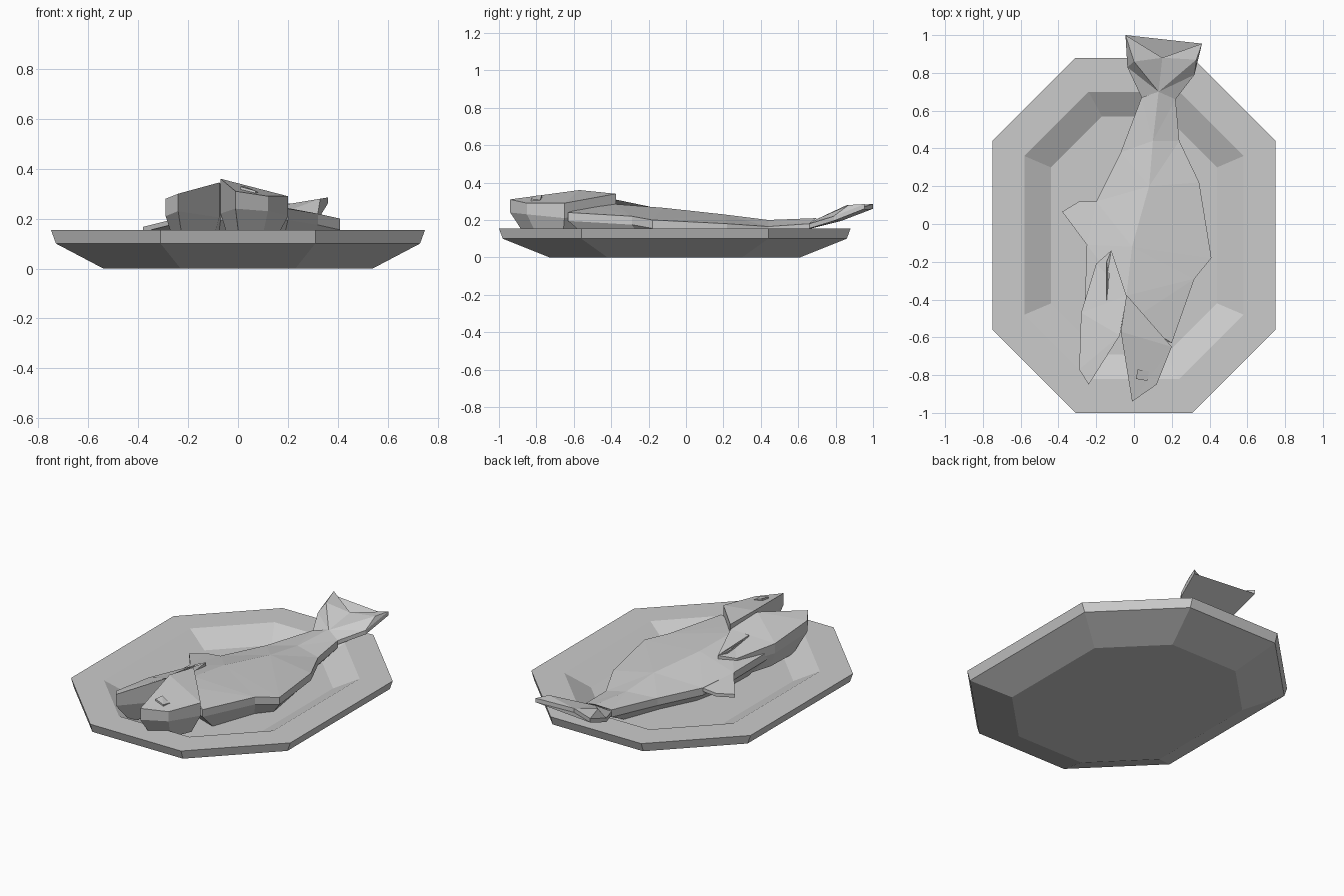
import bpy
import bmesh
from mathutils import Vector

cube = bpy.data.objects.get("Cube")
if cube:
    bpy.data.objects.remove(cube, do_unlink=True)

GREY = (0.6, 0.6, 0.6, 1)
grey = bpy.data.materials.new("light grey")
grey.use_nodes = True
grey.diffuse_color = GREY
grey.node_tree.nodes["Principled BSDF"].inputs["Base Color"].default_value = GREY


def finish(name, bm):
    bmesh.ops.recalc_face_normals(bm, faces=bm.faces)
    mesh = bpy.data.meshes.new(name)
    bm.to_mesh(mesh)
    bm.free()
    mesh.materials.append(grey)
    obj = bpy.data.objects.new(name, mesh)
    bpy.context.collection.objects.link(obj)
    return obj


def bridge(bm, a, b):
    for i in range(len(a)):
        j = (i + 1) % len(a)
        bm.faces.new((a[i], a[j], b[j], b[i]))


def solid(name, rim, drops, inner=(), tops=None, base=None, scale=0.8):
    """Faceted slab: shaped top, side band, and an optional tapering underside."""
    bm = bmesh.new()
    n = len(rim)
    if isinstance(drops, float):
        drops = [drops] * n
    top = [bm.verts.new(p) for p in list(rim) + list(inner)]
    low = [bm.verts.new((p[0], p[1], p[2] - d)) for p, d in zip(rim, drops)]
    faces = [bm.faces.new([top[i] for i in f]) for f in (tops or [range(n)])]
    bridge(bm, top[:n], low)
    if base is not None:
        mid = sum((Vector(p) for p in rim), Vector()) / n
        foot = []
        for p in rim:
            q = mid.lerp(Vector(p), scale)
            foot.append(bm.verts.new((q.x, q.y, base)))
        bridge(bm, low, foot)
        low = foot
    faces.append(bm.faces.new(low))
    bmesh.ops.triangulate(bm, faces=faces)
    return finish(name, bm)


# Octagonal serving plate, from underside to recessed floor
def octagon(bm, hx, hy, cut, z):
    pts = [(hx - cut, -hy), (hx, cut - hy), (hx, hy - cut), (hx - cut, hy)]
    pts += [(-x, -y) for x, y in pts]
    return [bm.verts.new((x, y - 0.06, z)) for x, y in pts]


bm = bmesh.new()
rings = [octagon(bm, *r) for r in (
    (0.54, 0.67, 0.31, 0), (0.73, 0.92, 0.42, 0.1), (0.75, 0.94, 0.44, 0.155),
    (0.58, 0.76, 0.34, 0.155), (0.44, 0.63, 0.27, 0.08))]
for a, b in zip(rings, rings[1:]):
    bridge(bm, a, b)
bm.faces.new(rings[0])
bm.faces.new(rings[-1])
finish("plate", bm)

# Fish body: belly edge, ridge and back edge, from tail to head
belly = [(0.04, 0.67, 0.19), (-0.07, 0.38, 0.18), (-0.2, 0.12, 0.18),
         (-0.25, -0.11, 0.2), (-0.26, -0.42, 0.21), (-0.1, -0.52, 0.24)]
ridge = [(0.13, 0.7, 0.21), (0.1, 0.44, 0.2), (0.08, 0.2, 0.23),
         (-0.01, -0.12, 0.265), (-0.04, -0.38, 0.285), (0, -0.5, 0.28)]
back = [(0.22, 0.66, 0.18), (0.24, 0.44, 0.165), (0.345, 0.22, 0.18),
        (0.41, -0.18, 0.2), (0.32, -0.29, 0.22), (0.2, -0.63, 0.24)]
n = len(belly)
tops = [(n - 1, n, 2 * n), (2 * n - 1, 0, 3 * n - 1)]
for i in range(n - 1):
    r, l, m = n - 1 - i, n + i, 2 * n + i
    tops += [(r, m, m + 1, r - 1), (l, l + 1, m + 1, m)]
solid("fish_body", back[::-1] + belly, 0.045, ridge, tops, 0.08, 0.8)

# Upper half of the head, raised above the body at the gill
head = [(-0.04, -0.375, 0.34), (-0.07, -0.57, 0.36), (-0.01, -0.94, 0.31),
        (0.12, -0.85, 0.29), (0.2, -0.65, 0.29)]
solid("upper_head", head, [0.08, 0.14, 0.07, 0.06, 0.08],
      tops=[(0, 1, 4), (1, 2, 4), (2, 3, 4)], base=0.1, scale=0.65)

# Lower jaw and gill cover
jaw = [(-0.12, -0.14, 0.26), (-0.2, -0.21, 0.235), (-0.28, -0.47, 0.25),
       (-0.29, -0.77, 0.28), (-0.24, -0.85, 0.3), (-0.075, -0.59, 0.345),
       (-0.04, -0.38, 0.31), (-0.145, -0.41, 0.29)]
solid("lower_jaw", jaw, [0.03, 0.04, 0.06, 0.07, 0.07, 0.14, 0.08, 0.06],
      base=0.1, scale=0.7)

# Sloping gill slit wall
solid("gill_slit", [(-0.12, -0.14, 0.26), (-0.145, -0.2, 0.265),
                    (-0.145, -0.41, 0.29), (-0.12, -0.405, 0.25)], 0.05)

# Forked tail with raised creases
tail = [(0.22, 0.66, 0.18), (0.32, 0.79, 0.22), (0.36, 0.955, 0.285),
        (0.15, 0.88, 0.25), (-0.045, 1, 0.285), (-0.035, 0.83, 0.22),
        (0.04, 0.67, 0.18)]
creases = [(0.13, 0.7, 0.205), (0.33, 0.87, 0.28), (0, 0.86, 0.28)]
solid("tail_fin", tail, 0.025, creases,
      [(6, 0, 7), (0, 1, 8, 7), (1, 2, 8), (2, 3, 7, 8),
       (3, 4, 9, 7), (4, 5, 9), (5, 6, 7, 9)])

# Side fin resting on the plate
solid("belly_fin", [(-0.18, 0.12, 0.18), (-0.29, 0.12, 0.17),
                    (-0.38, 0.065, 0.167), (-0.25, -0.11, 0.2)], 0.02)

# Eyes: one on top of the head, one on the underside
eye = [(0.02, -0.77, 0.332), (0.01, -0.82, 0.328),
       (0.07, -0.83, 0.312), (0.08, -0.78, 0.307)]
solid("upper_eye", eye, 0.02)
solid("lower_eye", [(x + 0.01, y + 0.03, z - 0.12) for x, y, z in eye], 0.03)
